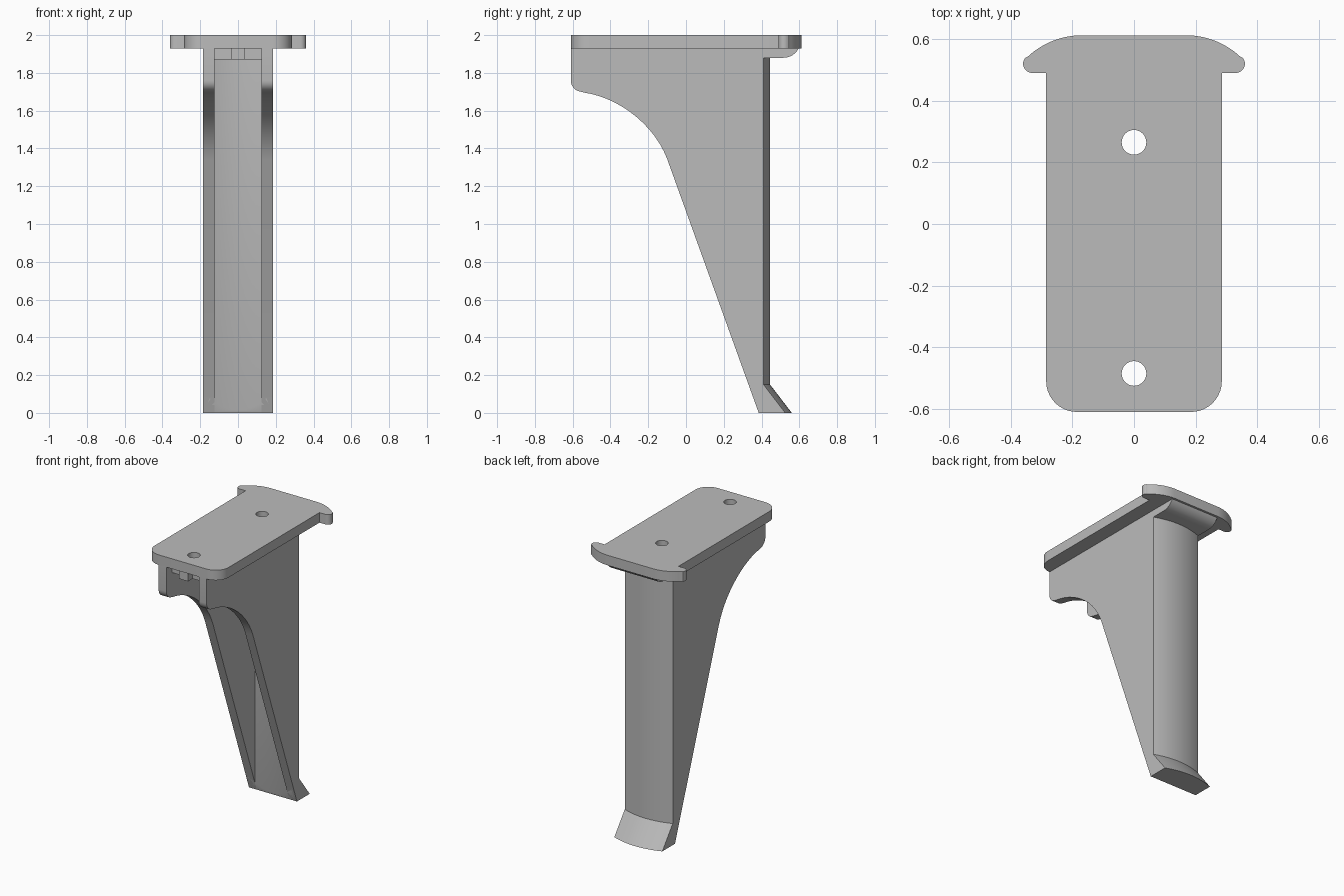
import bpy, bmesh
from math import sin, cos, radians
from mathutils import Vector
from mathutils.geometry import interpolate_bezier

cube = bpy.data.objects.get("Cube")
if cube:
    bpy.data.objects.remove(cube, do_unlink=True)

grey = bpy.data.materials.new("plain_grey")
grey.use_nodes = True
grey.diffuse_color = (0.5, 0.5, 0.5, 1)
grey.node_tree.nodes["Principled BSDF"].inputs["Base Color"].default_value = (0.5, 0.5, 0.5, 1)


def finish(name, bm):
    bmesh.ops.recalc_face_normals(bm, faces=bm.faces[:])
    mesh = bpy.data.meshes.new(name)
    bm.to_mesh(mesh)
    bm.free()
    mesh.materials.append(grey)
    ob = bpy.data.objects.new(name, mesh)
    bpy.context.collection.objects.link(ob)
    return ob


def loft(rings):
    """Bridge matching rings of points and cap both ends."""
    bm = bmesh.new()
    loops = [[bm.verts.new(p) for p in ring] for ring in rings]
    n = len(loops[0])
    for a, b in zip(loops, loops[1:]):
        for i in range(n):
            j = (i + 1) % n
            bm.faces.new((a[i], a[j], b[j], b[i]))
    bm.faces.new(loops[0])
    bm.faces.new(loops[-1])
    return bm


def side_prism(name, profile, x0, x1):
    return finish(name, loft([[(x, y, z) for y, z in profile] for x in (x0, x1)]))


def plan_prism(name, outline, z0, z1):
    return finish(name, loft([[(x, y, z) for x, y in outline] for z in (z0, z1)]))


def arc(cx, cy, r, a0, a1, n=10):
    angles = [radians(a0 + (a1 - a0) * i / n) for i in range(n + 1)]
    return [(cx + r * cos(a), cy + r * sin(a)) for a in angles]


def bezier(*pts, n=14):
    return [(p[0], p[1]) for p in interpolate_bezier(*[Vector((*p, 0)) for p in pts], n)]


def box(name, x, y0, y1, z0, z1):
    return plan_prism(name, [(-x, y0), (x, y0), (x, y1), (-x, y1)], z0, z1)


# Top plate with rounded front corners and hooked ears at the back
half = arc(0.185, -0.51, 0.1, -90, 0)
half += [(0.285, 0.49)] + arc(0.33, 0.52, 0.03, -90, 40, 8)
half += bezier((0.345, 0.543), (0.3, 0.585), (0.24, 0.61), (0.18, 0.612), n=12)
plate = plan_prism("top_plate", half + [(-x, y) for x, y in reversed(half)], 1.93, 2.0)

# Thickened underside between the walls, with a short front rib
pad = box("underside_pad", 0.125, -0.55, 0.41, 1.87, 1.931)
box("front_rib", 0.035, -0.6, -0.54, 1.87, 1.931)

# Screw holes
for y in (-0.485, 0.265):
    cutter = plan_prism("hole_cutter", arc(0, y, 0.04, 0, 350, 35), 1.7, 2.2)
    cutter.hide_render = True
    for ob in (plate, pad):
        mod = ob.modifiers.new("hole", 'BOOLEAN')
        mod.object = cutter
        mod.solver = 'EXACT'
        bpy.context.view_layer.objects.active = ob
        bpy.ops.object.modifier_apply(modifier=mod.name)
    bpy.data.objects.remove(cutter, do_unlink=True)

# Side walls: rounded nose, concave sweep, long taper to the foot
wall = [(0.41, 1.931), (-0.61, 1.931)] + arc(-0.55, 1.76, 0.06, 180, 262, 6)
wall += bezier((-0.54, 1.696), (-0.36, 1.67), (-0.17, 1.53), (-0.1, 1.345))
wall += [(0.385, 0), (0.41, 0)]
for side, x in (("left", 0.125), ("right", -0.185)):
    side_prism(side + "_wall", wall, x, x + 0.06)


# Bowed back panel, trimmed flush with the taper
def bow(shift, z, inner):
    xs = [0.185 * i / 10 for i in range(-10, 11)]
    outer = [(x, 0.445 + shift - 1.02 * x * x, z) for x in xs]
    return outer + [(x, inner - 1.02 * x * x, z) for x in reversed(xs)]


bm = loft([bow(0, 0, 0.38), bow(0, 1.931, 0.38)])
cut = bmesh.ops.bisect_plane(bm, geom=bm.verts[:] + bm.edges[:] + bm.faces[:],
                             plane_co=(0, 0.385, 0), plane_no=(0, -1.345, -0.485), clear_outer=True)
bmesh.ops.holes_fill(bm, edges=[e for e in bm.edges if e.is_boundary])
finish("back_panel", bm)

# Flared foot
finish("foot", loft([bow(0.115, 0, 0.425), bow(0, 0.15, 0.425)]))

# Rounded lip under the back edge
lip = [(0.4, 1.95), (0.4, 1.88)] + arc(0.515, 1.972, 0.092, -90, -12)
side_prism("back_lip", lip, -0.185, 0.185)

# Smooth curves, crisp edges
bpy.ops.object.select_all(action='DESELECT')
for ob in bpy.context.collection.objects:
    if ob.type == 'MESH' and grey.name in ob.data.materials:
        ob.select_set(True)
        bpy.context.view_layer.objects.active = ob
bpy.ops.object.shade_smooth_by_angle(angle=radians(30))
